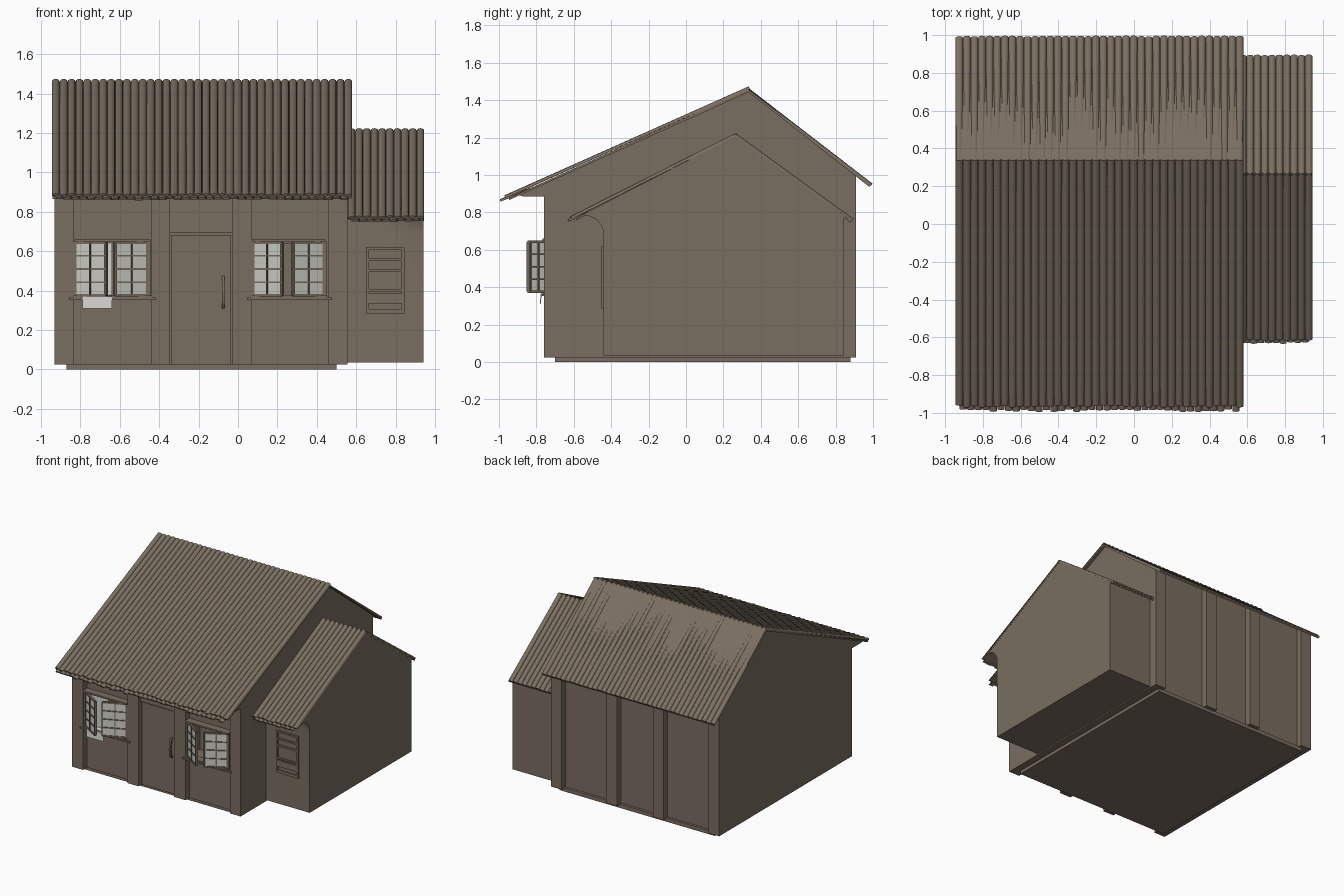
import bpy, bmesh, math, random
from mathutils import Vector, Matrix

if "Cube" in bpy.data.objects:
    bpy.data.objects.remove(bpy.data.objects["Cube"])

random.seed(4)


def material(name, rgb):
    m = bpy.data.materials.new(name)
    m.diffuse_color = (*rgb, 1)
    m.use_nodes = True
    m.node_tree.nodes["Principled BSDF"].inputs["Base Color"].default_value = m.diffuse_color
    return m


BROWN = material("weathered brown", (0.195, 0.158, 0.119))
GLASS = material("pale glass", (0.62, 0.63, 0.57))
CLOTH = material("pale cloth", (0.64, 0.64, 0.61))


def loft(bm, sections):
    """Closed solid through equal-length point loops."""
    rings = [[bm.verts.new(p) for p in s] for s in sections]
    n = len(rings[0])
    for a, b in zip(rings, rings[1:]):
        for i in range(n):
            j = (i + 1) % n
            bm.faces.new((a[i], a[j], b[j], b[i]))
    bm.faces.new(rings[0][::-1])
    bm.faces.new(rings[-1])


def prism(bm, x0, x1, prof):
    loft(bm, [[(x, y, z) for y, z in prof] for x in (x0, x1)])


def box(bm, x0, x1, y0, y1, z0, z1):
    prism(bm, x0, x1, [(y0, z0), (y1, z0), (y1, z1), (y0, z1)])


def finish(name, bm, mat, smooth=False, matrix=None):
    bmesh.ops.recalc_face_normals(bm, faces=bm.faces)
    me = bpy.data.meshes.new(name)
    bm.to_mesh(me)
    bm.free()
    me.materials.append(mat)
    ob = bpy.data.objects.new(name, me)
    bpy.context.collection.objects.link(ob)
    if matrix:
        ob.matrix_world = matrix
    if smooth:
        bpy.context.view_layer.objects.active = ob
        ob.select_set(True)
        bpy.ops.object.shade_smooth_by_angle(angle=math.radians(40))
        ob.select_set(False)
    return ob


def boxes(name, mat, *dims, matrix=None):
    bm = bmesh.new()
    for d in dims:
        box(bm, *d)
    return finish(name, bm, mat, matrix=matrix)


# Roof lines as (y, z)
M_FRONT, M_RIDGE, M_BACK = (-0.997, 0.873), (0.335, 1.475), (0.997, 0.953)
A_FRONT, A_RIDGE, A_BACK = (-0.637, 0.763), (0.265, 1.225), (0.897, 0.763)


def roof_z(y, front, ridge, back, drop=0.03):
    e = front if y < ridge[0] else back
    return ridge[1] + (e[1] - ridge[1]) * (y - ridge[0]) / (e[0] - ridge[0]) - drop


# Main walls: recessed core plus four gable-shaped ribs forming the pilasters
def house_profile(y0, y1):
    top = [(y, roof_z(y, M_FRONT, M_RIDGE, M_BACK)) for y in (y1, M_RIDGE[0], -0.89)]
    return [(y0, 0.025), (y1, 0.025)] + top + [(-0.87, 0.885), (y0, 0.885)]


bm = bmesh.new()
prism(bm, -0.9, 0.53, house_profile(-0.71, 0.86))
walls = finish("main_walls", bm, BROWN)
PILASTERS = [(-0.93, -0.835), (-0.44, -0.345), (-0.03, 0.07), (0.46, 0.555)]
for i, (a, b) in enumerate(PILASTERS):
    bm = bmesh.new()
    prism(bm, a, b, house_profile(-0.76, 0.91))
    finish(f"pilaster_{i}", bm, BROWN)
boxes("foundation", BROWN, (-0.87, 0.5, -0.7, 0.88, 0, 0.03))

# Window recesses cut into the core
cutter = boxes("window_cutter", BROWN, (-0.82, -0.455, -0.8, -0.6, 0.375, 0.64),
               (0.085, 0.445, -0.8, -0.6, 0.375, 0.64))
cutter.hide_render = True
cutter.hide_viewport = True
cut = walls.modifiers.new("windows", "BOOLEAN")
cut.object = cutter
cut.solver = "EXACT"

# Annex walls, front wall flaring under the eave towards the outer corner
bm = bmesh.new()
sections = []
for x, flare in ((0.53, 0), (0.74, 0), (0.84, 0.4), (0.94, 1)):
    prof = [(0.845, 0.035), (0.845, roof_z(0.845, A_FRONT, A_RIDGE, A_BACK)),
            (A_RIDGE[0], A_RIDGE[1] - 0.03)]
    for k in range(6, -1, -1):
        t = k / 6 * math.pi / 2
        y_top = -0.44 - 0.1 * flare
        z_top = roof_z(y_top, A_FRONT, A_RIDGE, A_BACK)
        prof.append((-0.44 - 0.1 * flare * (1 - math.cos(t)), 0.68 + (z_top - 0.68) * math.sin(t)))
    prof.append((-0.44, 0.035))
    sections.append([(x, y, z) for y, z in prof])
loft(bm, sections)
finish("annex_walls", bm, BROWN, smooth=True)


# Roof tiles: thin board plus long half-round strips
def strip(bm, x, w, p0, p1, h, off0, off1, t0, t1):
    a, b = Vector((0, *p0)), Vector((0, *p1))
    d = (b - a).normalized()
    n = Vector((0, -d.z, d.y))
    if n.z < 0:
        n = -n
    secs = []
    for t, off in ((t0, off0), (t1, off1)):
        c = a.lerp(b, t) + n * off + Vector((x, 0, 0))
        secs.append([c + Vector((w / 2 * math.cos(k * math.pi / 6), 0, 0))
                     + n * h * math.sin(k * math.pi / 6) for k in range(7)])
    loft(bm, secs)


def roof(name, x0, x1, front, ridge, back, count, back_sink):
    bm = bmesh.new()
    prof = [(y, roof_z(y, front, ridge, back, d)) for y, d in (
        (front[0] + 0.05, 0.018), (ridge[0], 0.016), (back[0] - 0.015, 0.018),
        (back[0] - 0.015, 0.03), (ridge[0], 0.032), (front[0] + 0.05, 0.03))]
    prism(bm, x0 + 0.004, x1 - 0.004, prof)
    finish(name + "_board", bm, BROWN)
    pitch = (x1 - x0) / count
    bm = bmesh.new()
    for i in range(count):
        x = x0 + pitch * (i + 0.5)
        r = random.random
        # front slope, then back slope
        strip(bm, x, pitch * 0.98, ridge, front, 0.015, -0.016, -0.012 + 0.003 * r(), 0, 0.972 + 0.008 * r())
        strip(bm, x, pitch * 0.98, ridge, back, 0.015, -0.016 - back_sink * (0.6 + 0.8 * r()), -0.014,
              0, 0.994 + 0.006 * r())
        # short lower tiles showing below the front eave
        if i < count - 1:
            strip(bm, x + pitch / 2, pitch * 0.98, ridge, front, 0.013, -0.03, -0.016, 0.86, 0.99 + 0.01 * r())
    finish(name + "_tiles", bm, BROWN, smooth=True)


roof("main_roof", -0.945, 0.58, M_FRONT, M_RIDGE, M_BACK, 38, 0.012)
roof("annex_roof", 0.556, 0.945, A_FRONT, A_RIDGE, A_BACK, 10, 0.0)

# Door with lintel panel and curved handle
boxes("door", BROWN, (-0.34, -0.035, -0.722, -0.7, 0.025, 0.683))
boxes("door_lintel", BROWN, (-0.345, -0.03, -0.735, -0.7, 0.692, 0.89))
bm = bmesh.new()
path = [(0.31, -0.722), (0.335, -0.74), (0.39, -0.75), (0.45, -0.74), (0.475, -0.722)]
loft(bm, [[(-0.075 + sx * 0.007, y + sy * 0.006, z) for sx, sy in ((-1, -1), (1, -1), (1, 1), (-1, 1))]
          for z, y in path])
finish("door_handle", bm, BROWN)


# Open window sashes: hinged frames with bars and glass
def sash(name, hinge_x, w, angle, side):
    m = Matrix.Translation((hinge_x, -0.74, 0)) @ Matrix.Rotation(-side * angle, 4, "Z")
    z0, z1, rows = 0.376, 0.643, 4
    dims = []
    for k in range(3):
        x = side * w * k / 2
        b = 0.006 if k != 1 else 0.004
        dims.append((x - b, x + b, -0.009, 0.009, z0, z1))
    for k in range(rows + 1):
        z = z0 + (z1 - z0) * k / rows
        b = 0.006 if k in (0, rows) else 0.004
        dims.append((min(0, side * w), max(0, side * w), -0.008, 0.008, z - b, z + b))
    boxes(name + "_frame", BROWN, *dims, matrix=m)
    boxes(name + "_glass", GLASS, (min(0, side * w), max(0, side * w), -0.002, 0.002, z0, z1), matrix=m)


for name, x0, x1, w, angs in (("left_window", -0.827, -0.455, 0.185, (0.56, 0.42)),
                              ("right_window", 0.075, 0.437, 0.18, (0.6, 0.5))):
    sash(name + "_sash_a", x0, w, angs[0], 1)
    sash(name + "_sash_b", x1, w, angs[1], -1)
    boxes(name + "_sill", BROWN, (x0 - 0.03, x1 + 0.04, -0.772, -0.7, 0.352, 0.364),
          (x0 - 0.008, x1 + 0.015, -0.765, -0.7, 0.364, 0.374))
    boxes(name + "_head", BROWN, (x0 - 0.005, x1 + 0.01, -0.768, -0.7, 0.648, 0.66))
    boxes(name + "_jambs", BROWN, (x0 - 0.012, x0 + 0.008, -0.755, -0.68, 0.37, 0.65),
          (x1 - 0.008, x1 + 0.012, -0.755, -0.68, 0.37, 0.65))

# Curtain hanging in the left window and out over the sill
bm = bmesh.new()
cloth = [(-0.715, 0.64), (-0.72, 0.378), (-0.776, 0.37), (-0.782, 0.31)]
prism(bm, -0.79, -0.64, cloth + [(y + 0.005, z - (0.004 if 0.36 < z < 0.4 else 0)) for y, z in cloth[::-1]])
finish("curtain", bm, CLOTH)

# Annex shutter: frame with slats
boxes("annex_shutter", BROWN,
      (0.65, 0.665, -0.452, -0.43, 0.285, 0.62), (0.83, 0.845, -0.452, -0.43, 0.285, 0.62),
      *[(0.665, 0.83, -0.45, -0.43, z, z + h) for z, h in
        ((0.285, 0.022), (0.335, 0.05), (0.395, 0.012), (0.495, 0.014), (0.55, 0.013), (0.608, 0.012))])
